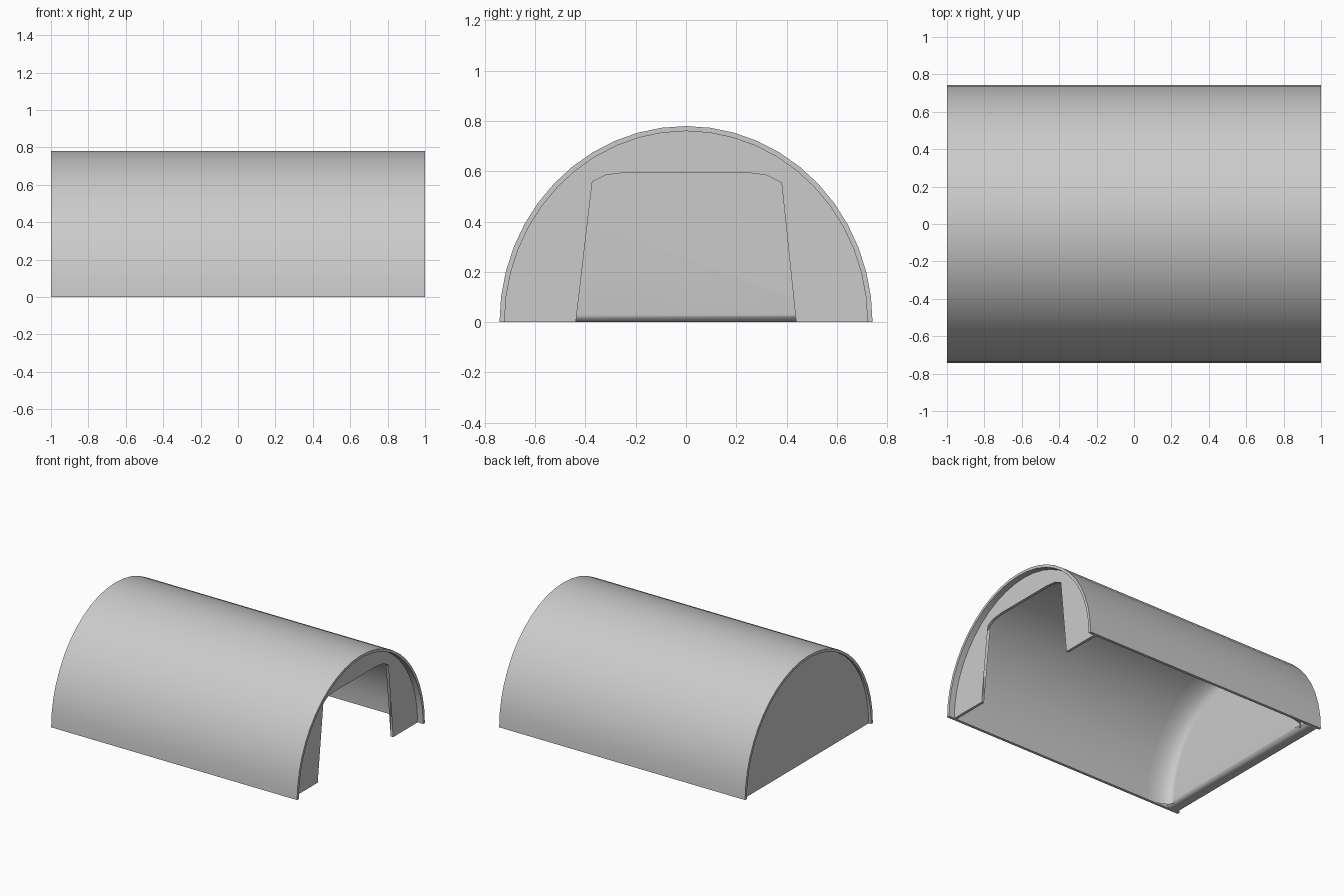
import bpy, bmesh, math

if "Cube" in bpy.data.objects:
    bpy.data.objects.remove(bpy.data.objects["Cube"])

A, H, T = 0.742, 0.78, 0.02      # half width, height, shell thickness
SEG = 24


def arch(inset):
    """Half-ellipse points (y, z) from +y to -y."""
    return [((A - inset) * math.cos(math.pi * i / SEG),
             (H - inset) * math.sin(math.pi * i / SEG)) for i in range(SEG + 1)]


def finish(bm, name):
    bmesh.ops.recalc_face_normals(bm, faces=bm.faces)
    me = bpy.data.meshes.new(name)
    bm.to_mesh(me)
    bm.free()
    ob = bpy.data.objects.new(name, me)
    bpy.context.collection.objects.link(ob)
    bpy.ops.object.select_all(action='DESELECT')
    ob.select_set(True)
    bpy.context.view_layer.objects.active = ob
    bpy.ops.object.shade_smooth_by_angle(angle=math.radians(35))
    return ob


def prism(profile, x0, x1):
    """Extrude a closed (y, z) profile along x."""
    bm = bmesh.new()
    a = [bm.verts.new((x0, y, z)) for y, z in profile]
    b = [bm.verts.new((x1, y, z)) for y, z in profile]
    n = len(a)
    for i in range(n):
        j = (i + 1) % n
        bm.faces.new((a[i], a[j], b[j], b[i]))
    caps = [bm.faces.new(a[::-1]), bm.faces.new(b)]
    bmesh.ops.triangulate(bm, faces=caps)
    return bm


# arched roof shell
finish(prism(arch(0) + arch(T)[::-1], -1, 1), "roof_shell")

# front wall with round-cornered doorway
half_door = [(0.438, 0), (0.438, 0.46), (0.42, 0.52), (0.38, 0.555),
             (0.32, 0.585), (0.24, 0.595)]
door = [(-y, z) for y, z in half_door] + half_door[::-1]
finish(prism(arch(T) + door, 0.935, 0.955), "front_wall")

# closed rear wall, thick, with its lower inner edge rounded
WALL_IN = -0.89
round_edge = [(WALL_IN - 0.08 * (1 - math.sin(t)), 0.03 * (1 - math.cos(t)))
              for t in [math.pi / 2 * i / 6 for i in range(7)]]
bm = prism(arch(T), -0.98, WALL_IN)
edge = [e for e in bm.edges
        if all(v.co.z < 1e-4 and v.co.x > -0.9 for v in e.verts)]
bmesh.ops.bevel(bm, geom=edge, offset=0.03, segments=5, profile=0.5,
                affect='EDGES')
finish(bm, "rear_wall")

# concave fillet between rear wall and roof
bm = bmesh.new()
rings = []
for i in range(9):
    t = math.pi / 2 * i / 8
    x = WALL_IN + 0.001 + 0.16 * (1 - math.sin(t))
    inset = T + 0.07 * (1 - math.cos(t))
    rings.append([bm.verts.new((x, y, z)) for y, z in arch(inset)])
for r, s in zip(rings, rings[1:]):
    for i in range(SEG):
        bm.faces.new((r[i], r[i + 1], s[i + 1], s[i]))
finish(bm, "rear_fillet")
